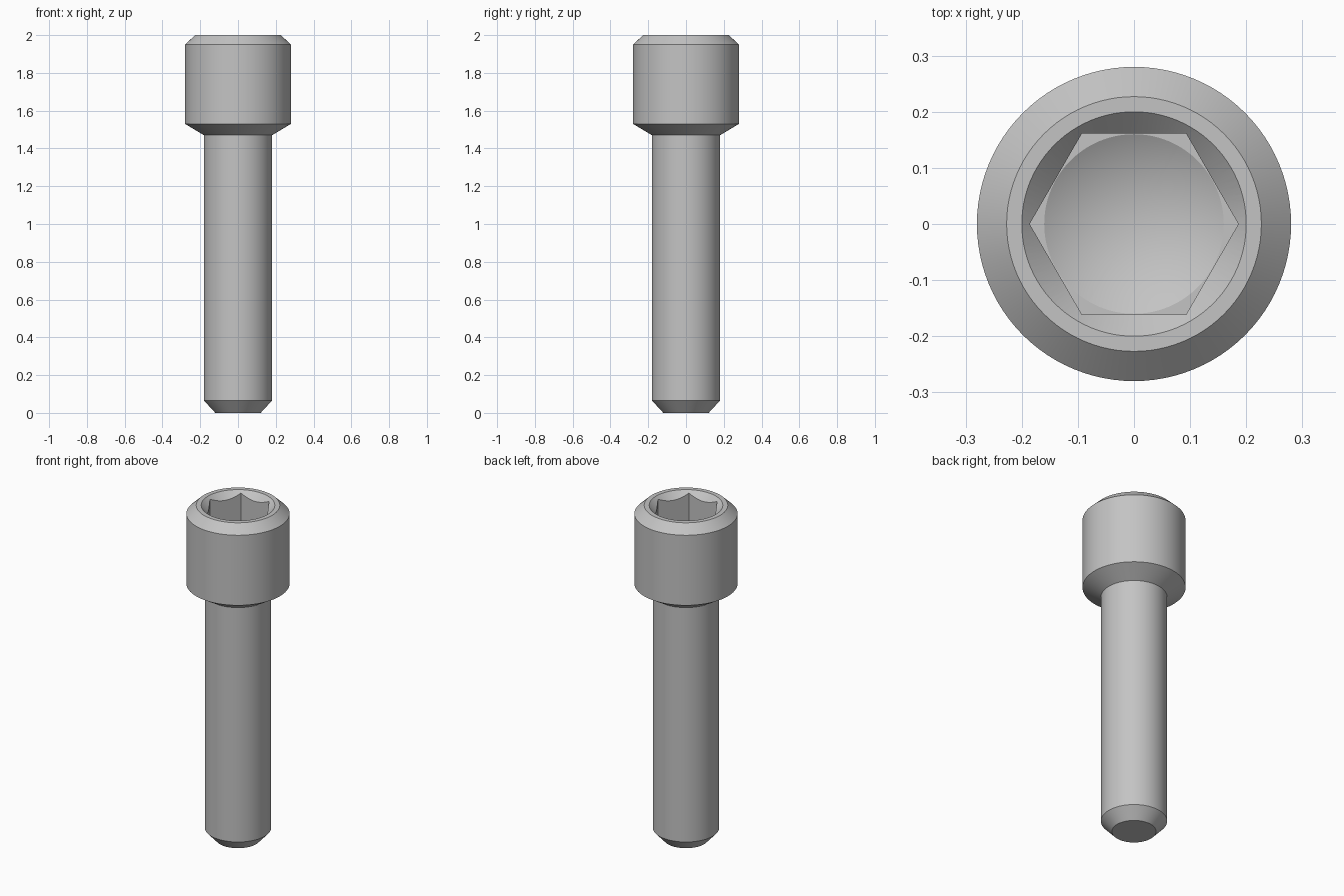
import bpy, bmesh, math

cube = bpy.data.objects.get("Cube")
if cube:
    bpy.data.objects.remove(cube, do_unlink=True)

SEGMENTS = 96

steel = bpy.data.materials.new("steel_grey")
steel.use_nodes = True
colour = (0.55, 0.55, 0.55, 1)
steel.diffuse_color = colour
steel.node_tree.nodes["Principled BSDF"].inputs["Base Color"].default_value = colour


def lathe(name, profile, sides=SEGMENTS):
    """Revolve (radius, height) points, from axis to axis, into a closed solid."""
    bm = bmesh.new()
    verts = [bm.verts.new((r, 0, z)) for r, z in profile]
    edges = [bm.edges.new(pair) for pair in zip(verts, verts[1:])]
    bmesh.ops.spin(bm, geom=verts + edges, cent=(0, 0, 0), axis=(0, 0, 1),
                   angle=math.tau, steps=sides)
    bmesh.ops.remove_doubles(bm, verts=bm.verts, dist=1e-5)
    bmesh.ops.dissolve_degenerate(bm, edges=bm.edges, dist=1e-6)
    bmesh.ops.recalc_face_normals(bm, faces=bm.faces)
    mesh = bpy.data.meshes.new(name)
    bm.to_mesh(mesh)
    bm.free()
    mesh.materials.append(steel)
    obj = bpy.data.objects.new(name, mesh)
    bpy.context.collection.objects.link(obj)
    return obj


# Bolt body: chamfered tip, shank, flared underside and chamfered head
bolt = lathe("socket_head_bolt", [
    (0, 0), (0.12, 0), (0.18, 0.065), (0.18, 1.47),
    (0.28, 1.53), (0.28, 1.95), (0.227, 2), (0, 2)])

# Socket cutters: hexagon, rim countersink and conical drill point
floor = 1.73
cutters = [
    lathe("hex_cutter", [(0, floor), (0.186, floor), (0.186, 2.1), (0, 2.1)], 6),
    lathe("countersink_cutter", [(0, 1.9), (0.1, 1.9), (0.25, 2.05), (0, 2.05)]),
    lathe("drill_cutter", [(0, floor - 0.092), (0.16, floor),
                           (0.16, floor + 0.02), (0, floor + 0.02)]),
]

bpy.ops.object.select_all(action="DESELECT")
bpy.context.view_layer.objects.active = bolt
bolt.select_set(True)
for cutter in cutters:
    cutter.hide_render = True
    mod = bolt.modifiers.new("cut", "BOOLEAN")
    mod.operation = "DIFFERENCE"
    mod.solver = "EXACT"
    mod.object = cutter
    bpy.ops.object.modifier_apply(modifier=mod.name)
    bpy.data.objects.remove(cutter, do_unlink=True)

bpy.ops.object.shade_smooth_by_angle(angle=math.radians(20))
